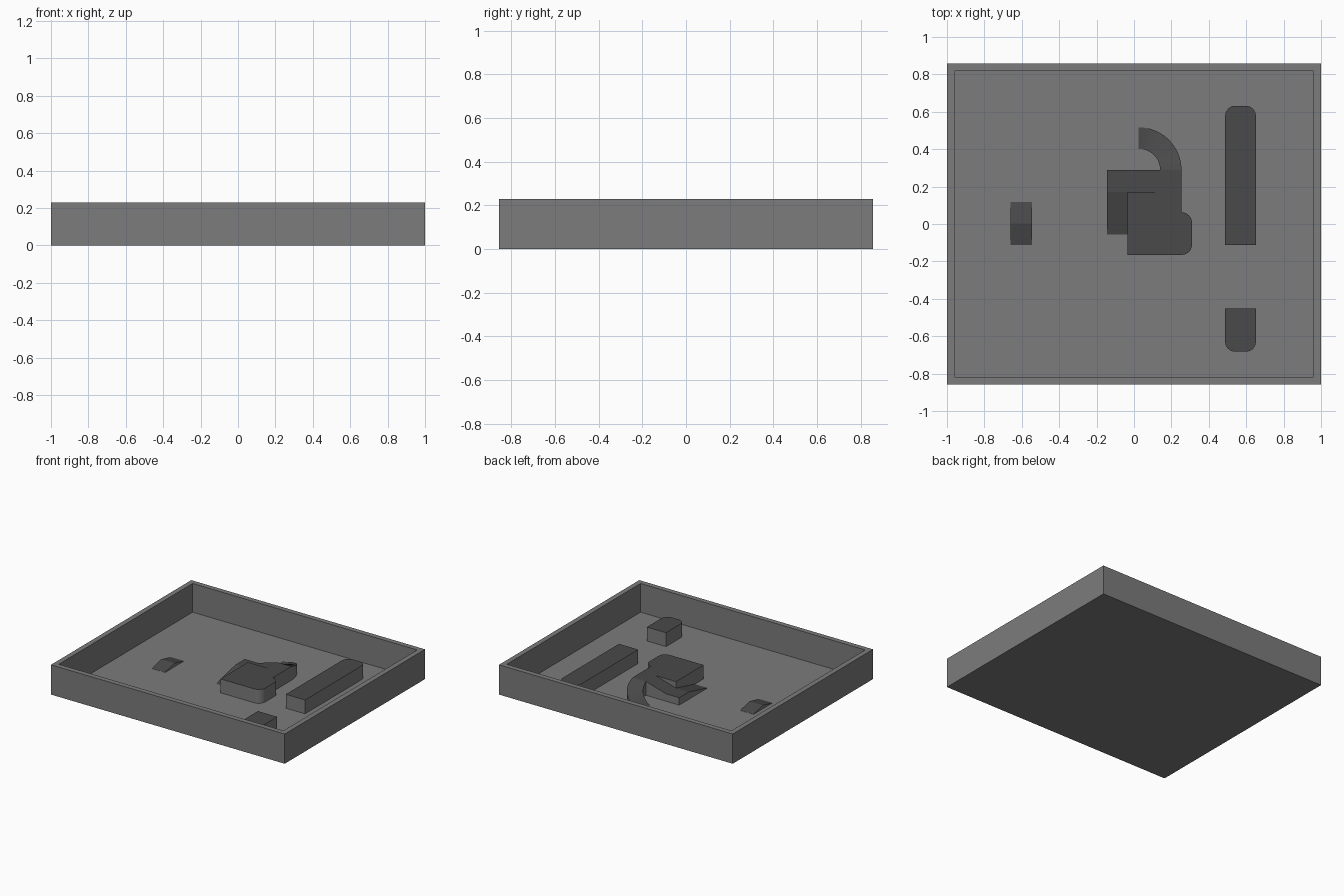
import bpy, bmesh, math

if "Cube" in bpy.data.objects:
    bpy.data.objects.remove(bpy.data.objects["Cube"])

FLOOR = 0.008   # tray floor height
BASE = 0.003    # parts sink slightly into the floor
TOP = 0.115     # height of the raised blocks
MID = 0.065     # height of the ramp landing


def material(name, v):
    m = bpy.data.materials.new(name)
    m.diffuse_color = (v, v, v, 1)
    m.use_nodes = True
    m.node_tree.nodes["Principled BSDF"].inputs["Base Color"].default_value = m.diffuse_color
    return m


GREY = material("mid_grey", 0.2)
DARK = material("dark_grey", 0.067)


def finish(name, bm, dark_top=True):
    """Make the object; faces that look upward get the dark surface."""
    bmesh.ops.recalc_face_normals(bm, faces=bm.faces[:])
    bm.normal_update()
    for f in bm.faces:
        f.material_index = 1 if dark_top and f.normal.z > 0.3 else 0
    me = bpy.data.meshes.new(name)
    bm.to_mesh(me)
    bm.free()
    me.materials.append(GREY)
    me.materials.append(DARK)
    ob = bpy.data.objects.new(name, me)
    bpy.context.collection.objects.link(ob)


def corner(cx, cy, r, start, n=6):
    """Quarter-circle points, counter-clockwise from the start angle."""
    return [(cx + r * math.cos(math.radians(start + 90 * i / n)),
             cy + r * math.sin(math.radians(start + 90 * i / n))) for i in range(n + 1)]


def prism(name, outline, top):
    bm = bmesh.new()
    f = bm.faces.new([bm.verts.new((x, y, BASE)) for x, y in outline])
    new = bmesh.ops.extrude_face_region(bm, geom=[f], use_keep_orig=True)["geom"]
    for v in new:
        if isinstance(v, bmesh.types.BMVert):
            v.co.z = top
    finish(name, bm)


def strip(name, sections):
    """Solid road strip: each section is (left xy, right xy, height)."""
    bm = bmesh.new()
    rings = []
    for a, b, z in sections:
        z = max(z, FLOOR + 0.001)
        rings.append([bm.verts.new(p) for p in
                      ((*a, BASE), (*b, BASE), (*b, z), (*a, z))])
    for r, s in zip(rings, rings[1:]):
        for i in range(4):
            j = (i + 1) % 4
            bm.faces.new((r[i], r[j], s[j], s[i]))
    bm.faces.new(rings[0])
    bm.faces.new(rings[-1])
    finish(name, bm)


# tray with raised rim
bm = bmesh.new()
bmesh.ops.create_cube(bm, size=1)
for v in bm.verts:
    v.co = (v.co.x * 2, v.co.y * 1.714, (v.co.z + 0.5) * 0.23)
bm.normal_update()
lid = max(bm.faces, key=lambda f: f.calc_center_median().z)
bmesh.ops.inset_region(bm, faces=[lid], thickness=0.056)
pit = bmesh.ops.extrude_discrete_faces(bm, faces=[lid])["faces"][0]
for v in pit.verts:
    v.co.z = FLOOR
finish("tray", bm, dark_top=False)

# long block and its short landing block, each with one rounded end
X0, X1, R = 0.487, 0.652, 0.055
prism("long_block", [(X0, -0.112), (X1, -0.112)]
      + corner(X1 - R, 0.632 - R, R, 0) + corner(X0 + R, 0.632 - R, R, 90), TOP)
prism("short_block", [(X1, -0.452), (X0, -0.452)]
      + corner(X0 + R, -0.683 + R, R, 180) + corner(X1 - R, -0.683 + R, R, 270), TOP)

# central platform with rounded right corners and a neck to the curve
prism("platform", [(-0.035, -0.165)]
      + corner(0.31 - R, -0.165 + R, R, 270) + corner(0.31 - R, 0.062 - R, R, 0)
      + [(0.254, 0.29), (0.14, 0.29), (0.14, 0.172), (-0.035, 0.172)], TOP)

# ramp up to the landing, then along the back to the platform
strip("lower_ramp", [((-0.145, y), (-0.035, y), z)
                     for y, z in ((-0.055, 0), (0.172, MID), (0.29, MID))])
strip("upper_ramp", [((x, 0.29), (x, 0.172), z)
                     for x, z in ((-0.035, MID), (0.14, TOP))])

# curved ramp sweeping down to the floor
N = 12
curve = []
for i in range(N + 1):
    a = math.radians(90 * i / N)
    c, s = math.cos(a), math.sin(a)
    curve.append(((0.025 + 0.115 * c, 0.29 + 0.112 * s),
                  (0.025 + 0.229 * c, 0.29 + 0.227 * s), TOP * (1 - i / N)))
strip("curved_ramp", curve)

# small bump
strip("bump", [((-0.66, y), (-0.545, y), z)
               for y, z in ((-0.113, 0), (0.003, 0.035), (0.118, 0))])
